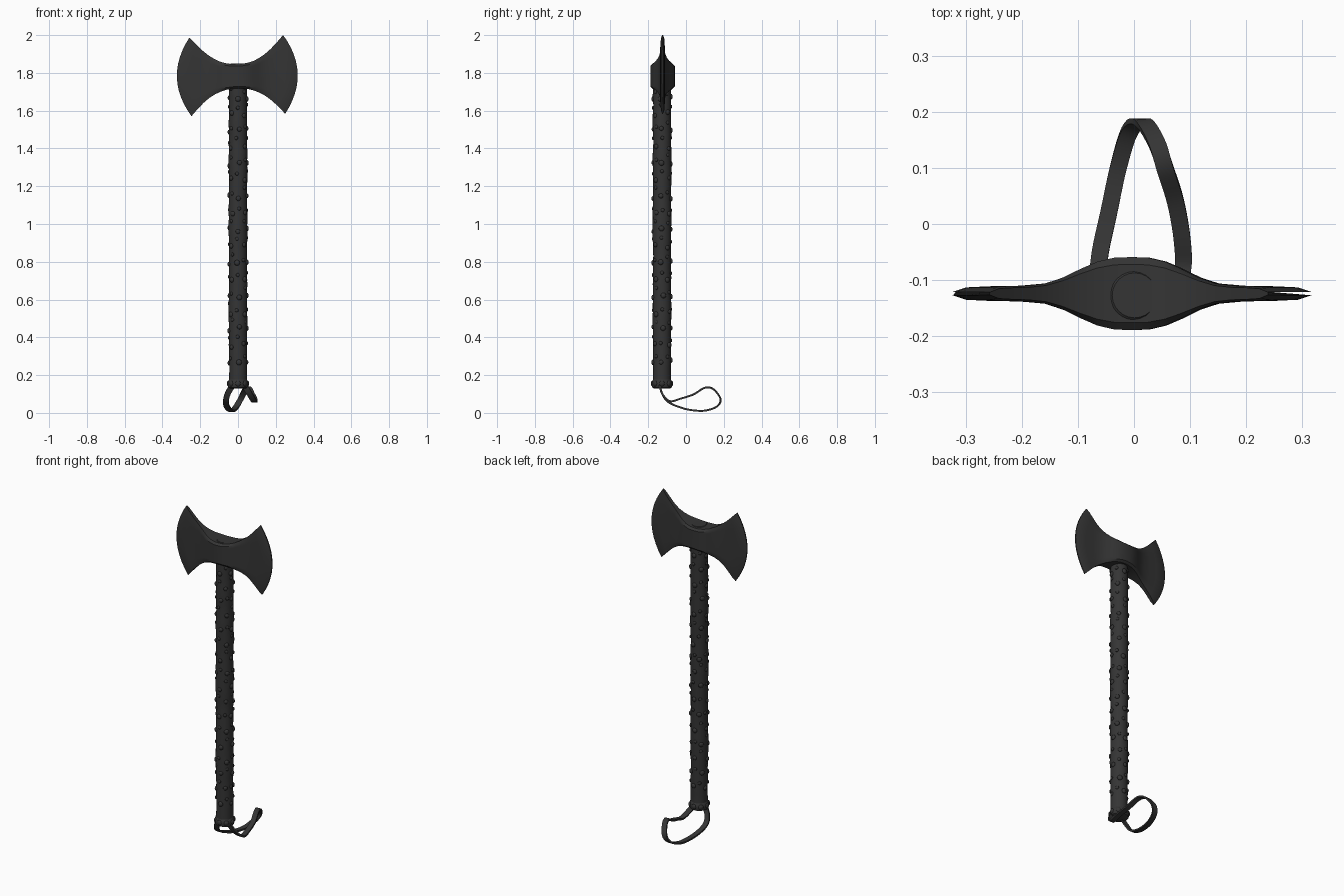
import bpy, bmesh, math, random
from mathutils import Vector, Matrix

if "Cube" in bpy.data.objects:
    bpy.data.objects.remove(bpy.data.objects["Cube"])

random.seed(4)
CY = -0.124          # axis of the weapon in y


dark = bpy.data.materials.new("dark_grey")
dark.diffuse_color = (0.035, 0.035, 0.035, 1)
dark.use_nodes = True
dark.node_tree.nodes["Principled BSDF"].inputs["Base Color"].default_value = dark.diffuse_color


def finish(name, bm, angle=35):
    bmesh.ops.recalc_face_normals(bm, faces=bm.faces)
    me = bpy.data.meshes.new(name)
    bm.to_mesh(me)
    bm.free()
    ob = bpy.data.objects.new(name, me)
    bpy.context.collection.objects.link(ob)
    me.materials.append(dark)
    bpy.ops.object.select_all(action='DESELECT')
    bpy.context.view_layer.objects.active = ob
    ob.select_set(True)
    bpy.ops.object.shade_smooth_by_angle(angle=math.radians(angle))
    return ob


def loft(bm, rings):
    loops = [[bm.verts.new(p) for p in r] for r in rings]
    n = len(loops[0])
    for a, b in zip(loops, loops[1:]):
        for i in range(n):
            j = (i + 1) % n
            bm.faces.new((a[i], a[j], b[j], b[i]))
    bm.faces.new(loops[0])
    bm.faces.new(loops[-1])


def smooth_path(pts, steps):
    # Catmull-Rom through the given points
    pts = [Vector(p) for p in pts]
    p = [2 * pts[0] - pts[1]] + pts + [2 * pts[-1] - pts[-2]]
    out = []
    for i in range(1, len(p) - 2):
        for k in range(steps):
            t = k / steps
            out.append(0.5 * (2 * p[i] + (p[i + 1] - p[i - 1]) * t
                       + (2 * p[i - 1] - 5 * p[i] + 4 * p[i + 1] - p[i + 2]) * t * t
                       + (3 * p[i] - p[i - 1] - 3 * p[i + 1] + p[i + 2]) * t ** 3))
    return out + [pts[-1]]


# Double-bitted head: columns of (x top, z top, x middle, x bottom, z bottom, half thickness)
cols = [(0.00, 1.847, 0.00, 0.00, 1.718, 0.065), (0.03, 1.848, 0.03, 0.03, 1.716, 0.064),
        (0.06, 1.853, 0.06, 0.06, 1.712, 0.057), (0.09, 1.862, 0.09, 0.09, 1.703, 0.044),
        (0.12, 1.877, 0.12, 0.12, 1.690, 0.029), (0.15, 1.897, 0.155, 0.15, 1.672, 0.018),
        (0.18, 1.922, 0.20, 0.18, 1.648, 0.014), (0.208, 1.950, 0.255, 0.208, 1.621, 0.013),
        (0.232, 1.976, 0.296, 0.232, 1.595, 0.011), (0.248, 1.994, 0.320, 0.248, 1.577, 0.003)]
N = 12


def head_ring(col, side):
    xt, zt, xm, xb, zb, h = col
    front, back = [], []
    for i in range(N + 1):
        t = i / N
        x = xb + (xt - xb) * t + (xm - (xt + xb) / 2) * 4 * t * (1 - t)
        z = zb + (zt - zb) * t
        k = 0.8 if i in (0, N) else 1.0
        front.append((side * x, -h * k, z))
        back.append((side * x, h * k, z))
    return front + back[::-1]


bm = bmesh.new()
loft(bm, [head_ring(c, -1) for c in cols[:0:-1]] + [head_ring(c, 1) for c in cols])
bmesh.ops.rotate(bm, verts=bm.verts, cent=(0, 0, 1.72), matrix=Matrix.Rotation(math.radians(-1.5), 3, 'Y'))
bmesh.ops.translate(bm, verts=bm.verts, vec=(-0.002, CY, 0))
finish("axe_head", bm, 40)


def round_part(name, profile, sides=24, wobble=0.0):
    bm = bmesh.new()
    rings = []
    for r, z in profile:
        dx, dy = random.uniform(-wobble, wobble), random.uniform(-wobble, wobble)
        rings.append([(dx + r * math.cos(2 * math.pi * i / sides),
                       CY + dy - 0.003 + r * math.sin(2 * math.pi * i / sides), z) for i in range(sides)])
    loft(bm, rings)
    return finish(name, bm)


# Slightly uneven wrapped shaft, its end showing through the top of the head
shaft = [(0.047, 0.14)]
shaft += [(0.048 + random.uniform(-0.0015, 0.002), 0.18 + 0.05 * i) for i in range(32)]
round_part("shaft", shaft + [(0.047, 1.80), (0.045, 1.845), (0.040, 1.850)], wobble=0.0012)

# Pommel ring at the bottom
round_part("pommel", [(0.040, 0.128), (0.051, 0.134), (0.055, 0.148), (0.054, 0.162),
                      (0.049, 0.174), (0.046, 0.178)])

# Studs in staggered rows around the shaft, and around the pommel
bm = bmesh.new()


def stud(angle, z, size, radius=0.048):
    m = (Matrix.Translation((0, CY - 0.003, z)) @ Matrix.Rotation(angle, 4, 'Z')
         @ Matrix.Translation((radius, 0, 0)) @ Matrix.Diagonal((0.6, 1, 1, 1)))
    bmesh.ops.create_uvsphere(bm, u_segments=10, v_segments=6, radius=size, matrix=m)


for row in range(18):
    z = 0.27 + 0.0875 * row
    if z > 1.70:
        break
    for q in range(4):
        a = math.radians(-90 + 90 * q + (45 if row % 2 else 0)) + random.uniform(-0.2, 0.2)
        stud(a, z + random.uniform(-0.012, 0.012), random.uniform(0.012, 0.015))
        stud(a + 0.75, z + 0.03 + random.uniform(-0.02, 0.02), 0.010)
for q in range(8):
    stud(q * math.pi / 4, 0.155, 0.015, 0.051)
finish("studs", bm, 60)

# Wrist strap: a flat ribbon looping out behind the pommel
path = smooth_path([(0.035, -0.14, 0.145), (0.062, -0.125, 0.10), (0.086, -0.085, 0.062), (0.086, -0.03, 0.075),
                    (0.074, 0.04, 0.098), (0.055, 0.10, 0.133), (0.040, 0.145, 0.125), (0.015, 0.182, 0.075),
                    (-0.008, 0.165, 0.035), (-0.028, 0.10, 0.012), (-0.045, 0.02, 0.016),
                    (-0.060, -0.05, 0.036), (-0.064, -0.10, 0.062), (-0.055, -0.125, 0.10),
                    (-0.030, -0.14, 0.145)], 5)
bm = bmesh.new()
rings = []
for i, p in enumerate(path):
    tan = (path[min(i + 1, len(path) - 1)] - path[max(i - 1, 0)]).normalized()
    wide = Vector((1, 0, 0))
    wide = (wide - tan * wide.dot(tan)).normalized()
    thin = tan.cross(wide) * 0.005
    wide = wide * 0.015
    rings.append([p + wide + thin, p - wide + thin, p - wide - thin, p + wide - thin])
loft(bm, rings)
finish("wrist_strap", bm)
